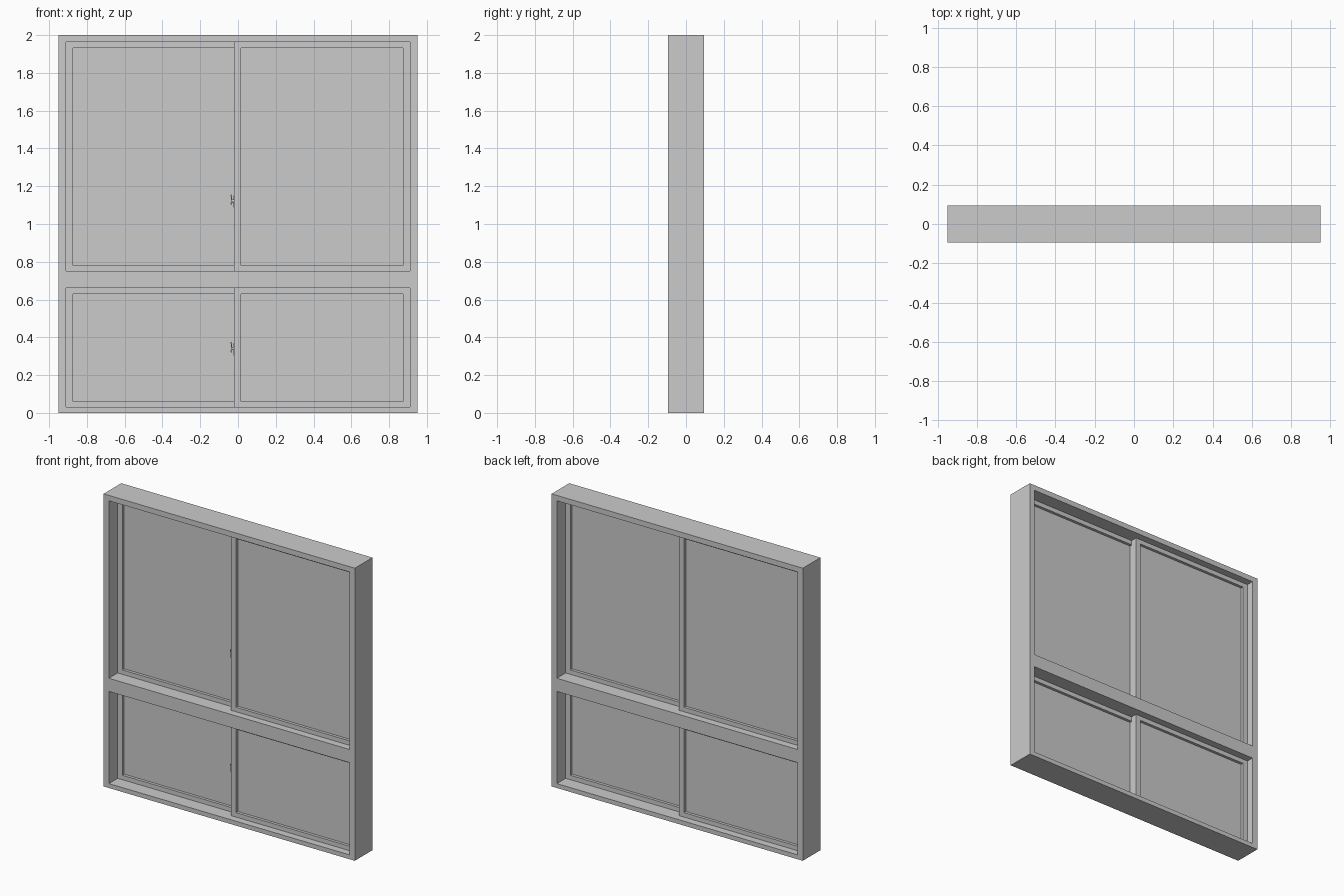
import bpy, bmesh, math

if "Cube" in bpy.data.objects:
    bpy.data.objects.remove(bpy.data.objects["Cube"])

def make_object(name, bm):
    bmesh.ops.recalc_face_normals(bm, faces=bm.faces)
    mesh = bpy.data.meshes.new(name)
    bm.to_mesh(mesh)
    bm.free()
    ob = bpy.data.objects.new(name, mesh)
    bpy.context.collection.objects.link(ob)
    return ob

def box(name, x0, x1, y0, y1, z0, z1):
    bm = bmesh.new()
    bmesh.ops.create_cube(bm, size=1)
    for v in bm.verts:
        v.co = ((x0 + x1) / 2 + v.co.x * (x1 - x0),
                (y0 + y1) / 2 + v.co.y * (y1 - y0),
                (z0 + z1) / 2 + v.co.z * (z1 - z0))
    return make_object(name, bm)

def lattice(name, xs, zs, holes, y0, y1):
    """Slab on an x/z grid with the listed cells left open, extruded in y."""
    bm = bmesh.new()
    vs = [[bm.verts.new((x, y0, z)) for z in zs] for x in xs]
    for i in range(len(xs) - 1):
        for j in range(len(zs) - 1):
            if (i, j) not in holes:
                bm.faces.new((vs[i][j], vs[i+1][j], vs[i+1][j+1], vs[i][j+1]))
    ext = bmesh.ops.extrude_face_region(bm, geom=bm.faces[:], use_keep_orig=True)
    for g in ext["geom"]:
        if isinstance(g, bmesh.types.BMVert):
            g.co.y = y1
    return make_object(name, bm)

def latch(name, z):
    # Keeper plate on the end of the front sash, pivot boss and curved lever
    box(name + "_plate", -0.024, -0.02, -0.037, -0.008, z - 0.035, z + 0.03)
    bm = bmesh.new()
    bmesh.ops.create_cone(bm, cap_ends=True, segments=16, radius1=0.009,
                          radius2=0.007, depth=0.012)
    for v in bm.verts:
        v.co = (-0.029 + v.co.z, -0.024 + v.co.x, z + v.co.y)
    make_object(name + "_pivot", bm)
    lever = [(-0.031, -0.022), (-0.039, -0.017), (-0.037, 0.008),
             (-0.039, 0.032), (-0.033, 0.034), (-0.031, 0.008)]
    bm = bmesh.new()
    f = bm.faces.new([bm.verts.new((x, -0.032, z + dz)) for x, dz in lever])
    ext = bmesh.ops.extrude_face_region(bm, geom=[f], use_keep_orig=True)
    for g in ext["geom"]:
        if isinstance(g, bmesh.types.BMVert):
            g.co.y = -0.016
    make_object(name + "_lever", bm)

# Outer frame with two openings separated by a transom
W, T = 0.91, 0.045            # half opening width, sash thickness
openings = {"lower": (0.03, 0.66), "upper": (0.75, 1.963)}
lattice("outer_frame", [-0.95, -W, W, 0.95], [0, 0.03, 0.66, 0.75, 1.963, 2],
        {(1, 1), (1, 3)}, -0.095, 0.095)

# Two sliding sashes per opening: right one in front, left one behind
S = 0.036                     # stile and rail width
for level, (z0, z1) in openings.items():
    for side, x0, x1, y0 in (("right", -0.02, W, -T), ("left", -W, 0.02, 0.0)):
        lattice(f"{level}_{side}_sash", [x0, x0 + S, x1 - S, x1],
                [z0, z0 + S * 0.85, z1 - S * 0.85, z1], {(1, 1)}, y0, y0 + T)
        yc = y0 + T / 2
        box(f"{level}_{side}_pane", x0 + S - 0.005, x1 - S + 0.005,
            yc - 0.003, yc + 0.003, z0 + S * 0.7, z1 - S * 0.7)

# Latches on the meeting stiles
latch("upper_latch", 1.122)
latch("lower_latch", 0.34)
